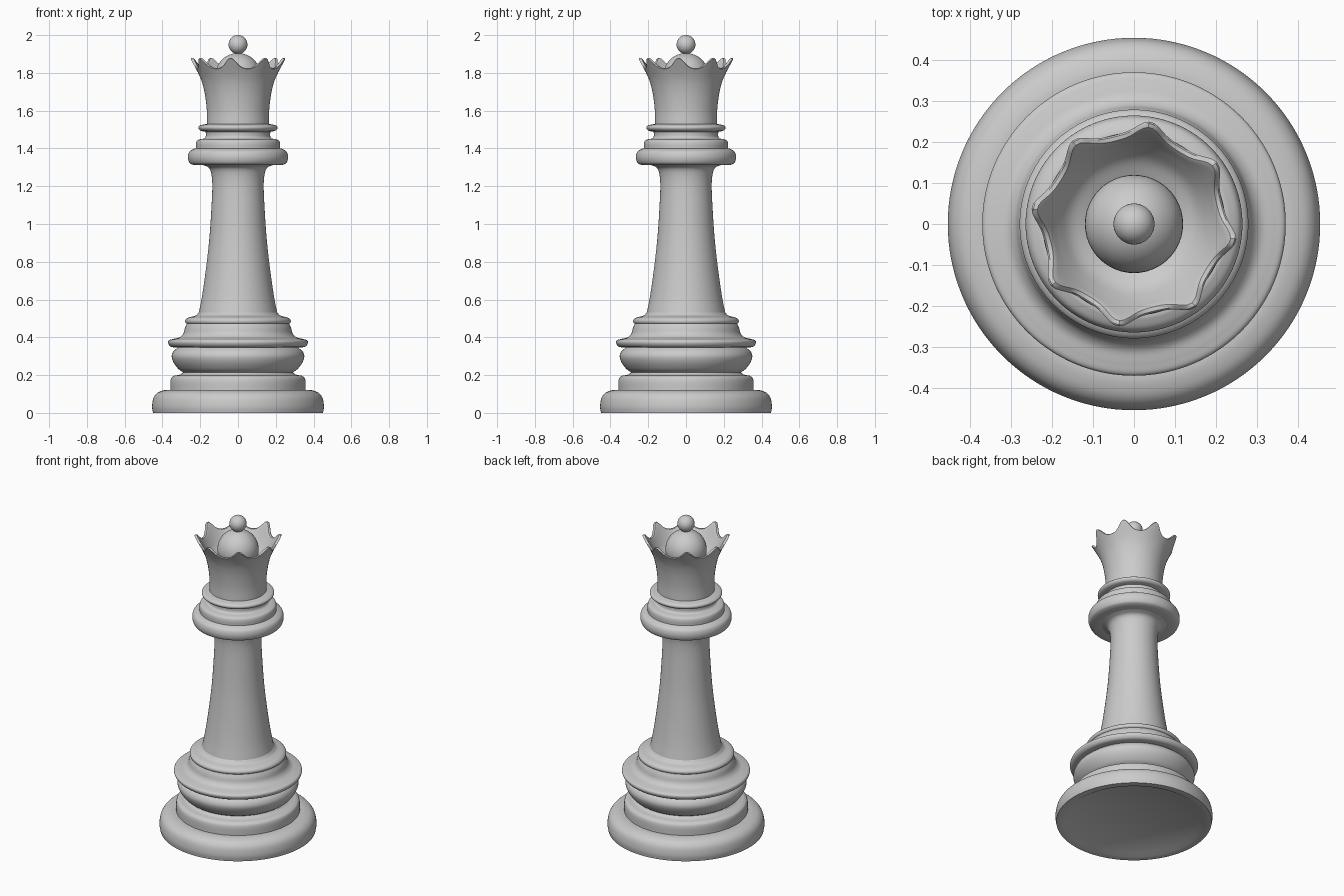
import bpy, bmesh, math
from mathutils import Vector

SEG = 128


def spline(pts, n=5):
    """Catmull-Rom curve through (radius, height) points."""
    p = [Vector(q) for q in pts]
    if len(p) == 2:
        return p
    p = [2 * p[0] - p[1]] + p + [2 * p[-1] - p[-2]]
    out = []
    for i in range(1, len(p) - 2):
        a, b, c, d = p[i - 1:i + 3]
        for k in range(n):
            t = k / n
            out.append(0.5 * (2 * b + (c - a) * t + (2 * a - 5 * b + 4 * c - d) * t * t
                              + (3 * b - a - 3 * c + d) * t ** 3))
    return out + [p[-2]]


def lathe(name, profile_at):
    """Revolve a profile; profile_at(angle) gives the points for that angle."""
    bm = bmesh.new()
    cols = []
    for s in range(SEG):
        a = 2 * math.pi * s / SEG
        cols.append([bm.verts.new((max(r, 0) * math.cos(a), max(r, 0) * math.sin(a), z))
                     for r, z in profile_at(a)])
    for s in range(SEG):
        c, d = cols[s], cols[(s + 1) % SEG]
        for i in range(len(c) - 1):
            bm.faces.new((c[i], d[i], d[i + 1], c[i + 1]))
    bmesh.ops.remove_doubles(bm, verts=bm.verts, dist=1e-5)
    me = bpy.data.meshes.new(name)
    bm.to_mesh(me)
    bm.free()
    ob = bpy.data.objects.new(name, me)
    bpy.context.collection.objects.link(ob)
    return ob


def turned(name, *curves):
    """Lathe several smooth curves that meet at sharp corners."""
    pts = []
    for c in curves:
        s = spline(c)
        pts += s if not pts else s[1:]
    lathe(name, lambda a: pts)


# Foot with a shallow recess underneath
turned("foot",
       [(0, 0.015), (0.385, 0.015)], [(0.385, 0.015), (0.41, 0.0)], [(0.41, 0), (0.45, 0)],
       [(0.45, 0), (0.455, 0.035), (0.447, 0.08), (0.425, 0.107), (0.39, 0.12), (0.358, 0.122)])

# Step above the foot, running into the groove
turned("lower_step",
       [(0.358, 0.122), (0.358, 0.165), (0.352, 0.187), (0.337, 0.197)],
       [(0.337, 0.197), (0.305, 0.203), (0.29, 0.215)])

# Rounded bulge and thin ring
turned("bulge",
       [(0.29, 0.215), (0.315, 0.232), (0.34, 0.265), (0.351, 0.298), (0.342, 0.325), (0.32, 0.345)])
turned("thin_ring",
       [(0.32, 0.345), (0.355, 0.35), (0.37, 0.368), (0.366, 0.384), (0.34, 0.392)])

# Shoulder below the stem
turned("shoulder",
       [(0.34, 0.392), (0.31, 0.40), (0.29, 0.42), (0.281, 0.45), (0.271, 0.472)],
       [(0.271, 0.472), (0.278, 0.478), (0.278, 0.492), (0.262, 0.505), (0.225, 0.515),
        (0.207, 0.532)])

# Tapering stem
turned("stem",
       [(0.207, 0.532), (0.19, 0.62), (0.17, 0.76), (0.152, 0.92), (0.141, 1.08), (0.136, 1.20),
        (0.141, 1.265), (0.155, 1.298), (0.185, 1.312)])

# Collar rings
turned("collar",
       [(0.185, 1.312), (0.235, 1.312)],
       [(0.235, 1.312), (0.256, 1.323), (0.265, 1.352), (0.258, 1.382), (0.235, 1.397),
        (0.223, 1.40)],
       [(0.223, 1.40), (0.223, 1.425), (0.217, 1.442), (0.20, 1.449)],
       [(0.20, 1.449), (0.18, 1.453), (0.171, 1.465), (0.171, 1.488)])
turned("upper_ring",
       [(0.171, 1.488), (0.20, 1.495), (0.21, 1.51), (0.20, 1.522), (0.165, 1.53)])

# Flared crown with eight points and scalloped dips
outer = [(0.165, 1.53), (0.165, 1.60), (0.174, 1.68), (0.189, 1.745), (0.208, 1.793)]


def crown_profile(a):
    u = ((a - math.radians(-9)) / (math.pi / 4) + 0.5) % 1 - 0.5   # 0 on a point
    tip = 0.5 * (1 + math.cos(2 * math.pi * u))
    tip = 0.35 * tip + 0.65 * tip ** 3
    top, r = 1.825 + 0.055 * tip, 0.222 + 0.031 * tip
    out = spline(outer + [(r, top - 0.004)])
    lip = [Vector((r - 0.004, top)), Vector((r - 0.014, top - 0.001))]
    inner = spline([(r - 0.02, top - 0.008), (0.185, 1.79), (0.155, 1.752), (0.11, 1.725)])
    return out + lip + inner


lathe("crown", crown_profile)

# Dome inside the crown and ball on top
for name, r, z in (("dome", 0.12, 1.785), ("top_ball", 0.05, 1.95)):
    bpy.ops.mesh.primitive_uv_sphere_add(segments=48, ring_count=24, radius=r, location=(0, 0, z))
    bpy.context.object.name = name

# Smooth shading with sharp creases kept
bpy.ops.object.select_all(action='SELECT')
bpy.ops.object.shade_smooth_by_angle(angle=math.radians(35))
